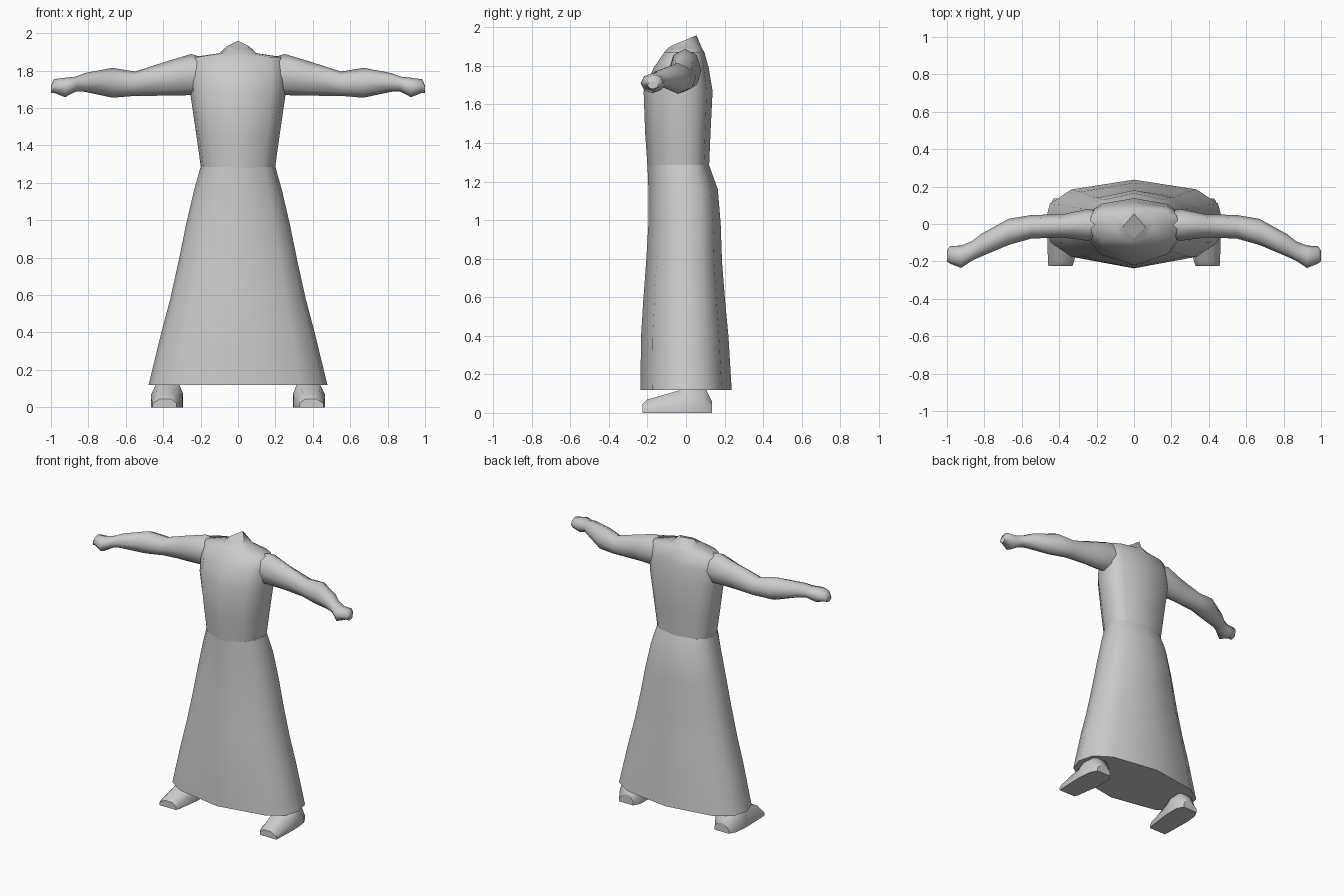
import bpy, bmesh, math

if "Cube" in bpy.data.objects:
    bpy.data.objects.remove(bpy.data.objects["Cube"])

cloth = bpy.data.materials.new("plain grey")
cloth.diffuse_color = (0.6, 0.6, 0.6, 1)
cloth.use_nodes = True
cloth.node_tree.nodes["Principled BSDF"].inputs["Base Color"].default_value = cloth.diffuse_color


def loft(name, rings, angle=75):
    """Skin a list of equal-length point rings; both ends get sharp flat caps."""
    bm = bmesh.new()
    loops = [[bm.verts.new(p) for p in ring] for ring in rings]
    n = len(loops[0])
    for a, b in zip(loops, loops[1:]):
        for i in range(n):
            j = (i + 1) % n
            bm.faces.new((a[i], a[j], b[j], b[i]))
    caps = [bm.faces.new(loops[0][::-1]), bm.faces.new(loops[-1])]
    for cap in caps:
        for edge in cap.edges:
            edge.smooth = False
    bmesh.ops.recalc_face_normals(bm, faces=bm.faces)
    mesh = bpy.data.meshes.new(name)
    bm.to_mesh(mesh)
    bm.free()
    mesh.materials.append(cloth)
    obj = bpy.data.objects.new(name, mesh)
    bpy.context.collection.objects.link(obj)
    bpy.ops.object.select_all(action='DESELECT')
    obj.select_set(True)
    bpy.context.view_layer.objects.active = obj
    bpy.ops.object.shade_smooth_by_angle(angle=math.radians(angle), keep_sharp_edges=True)
    return obj


def mirror_section(f, half, b):
    """Full outline from the front point, the +x half and the back point."""
    return [(0, f)] + half + [(0, b)] + [(-x, y) for x, y in reversed(half)]


def body_ring(z, w, f, b):
    """Body section: half width w, front f, back b, with a ridge down the middle."""
    half = [(0.7 * w, 0.74 * f), (0.93 * w, 0.42 * f), (w, 0.0),
            (0.94 * w, 0.46 * b), (0.7 * w, 0.78 * b)]
    return [(x, y, z) for x, y in mirror_section(f, half, b)]


def neck_ring(z, w, f, b, tilt):
    """Slanted diamond section with the same point count as the body."""
    m = -0.015
    half = [(0.4 * w, f + 0.4 * (m - f)), (0.75 * w, f + 0.75 * (m - f)), (w, m),
            (0.75 * w, b + 0.75 * (m - b)), (0.4 * w, b + 0.4 * (m - b))]
    return [(x, y, z + tilt * y) for x, y in mirror_section(f, half, b)]


# Long flared skirt
loft("skirt", [body_ring(*r) for r in [
    (0.12, 0.478, -0.237, 0.237), (0.40, 0.41, -0.233, 0.22),
    (0.58, 0.362, -0.222, 0.203), (0.78, 0.318, -0.207, 0.187),
    (0.98, 0.277, -0.195, 0.18), (1.16, 0.235, -0.195, 0.165),
    (1.285, 0.20, -0.20, 0.12)]])

# Upper body with shoulders and slanted neck stump
torso = [body_ring(*r) for r in [
    (1.28, 0.198, -0.20, 0.12), (1.45, 0.222, -0.212, 0.127),
    (1.67, 0.254, -0.22, 0.138), (1.79, 0.258, -0.168, 0.118),
    (1.872, 0.24, -0.112, 0.095), (1.893, 0.10, -0.092, 0.082)]]
torso.append(neck_ring(1.936, 0.06, -0.075, 0.055, 0.42))
loft("torso", torso)

# Arms ending in closed hands: x, centre y, centre z, half depth, half height
ARM = [(0.12, 0.0, 1.77, 0.06, 0.08), (0.25, -0.005, 1.779, 0.085, 0.11),
       (0.38, -0.01, 1.758, 0.062, 0.092), (0.55, -0.015, 1.73, 0.063, 0.065),
       (0.67, -0.042, 1.735, 0.07, 0.08), (0.82, -0.115, 1.737, 0.06, 0.05),
       (0.868, -0.145, 1.728, 0.052, 0.04), (0.925, -0.175, 1.71, 0.06, 0.052),
       (0.985, -0.165, 1.718, 0.046, 0.036), (1.0, -0.172, 1.70, 0.028, 0.02)]
# Feet: y, inner x, outer x, height
FOOT = [(-0.225, 0.33, 0.458, 0.045), (-0.20, 0.32, 0.46, 0.07),
        (-0.04, 0.297, 0.465, 0.115), (0.0, 0.295, 0.465, 0.15),
        (0.09, 0.295, 0.455, 0.15), (0.135, 0.32, 0.43, 0.06)]

for side, s in (("left", 1), ("right", -1)):
    rings = []
    for x, y, z, ry, rz in ARM:
        rings.append([(s * x, y + ry * math.cos(k * math.pi / 4),
                       z + rz * math.sin(k * math.pi / 4)) for k in range(8)])
    loft(side + "_arm", rings)
    rings = []
    for y, a, b, t in FOOT:
        sec = [(a, 0), (b, 0), (b, 0.45 * t), (b - 0.04, t), (a + 0.03, t), (a, 0.5 * t)]
        rings.append([(s * x, y, z) for x, z in sec])
    loft(side + "_foot", rings)
